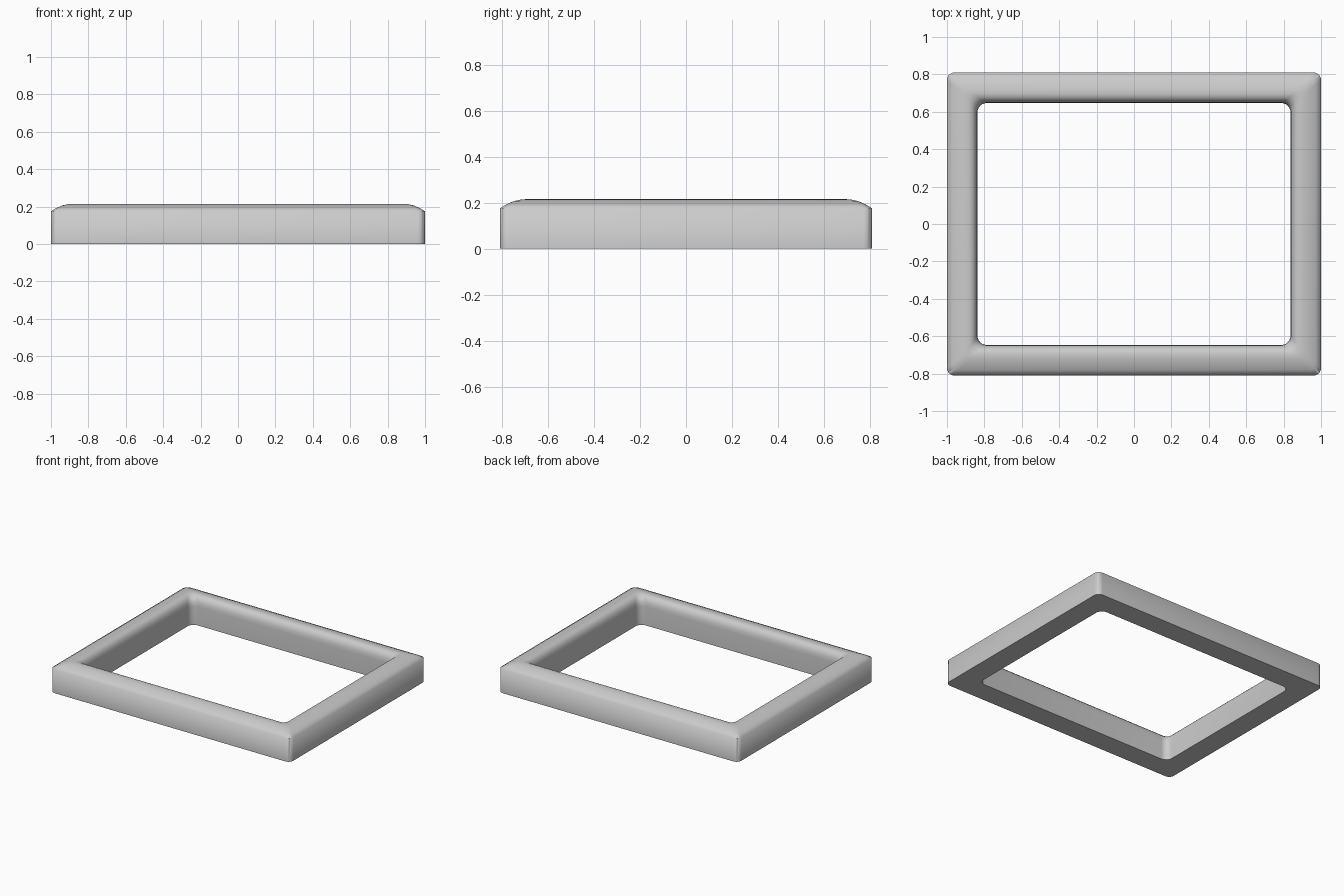
import bpy, bmesh, math

if "Cube" in bpy.data.objects:
    bpy.data.objects.remove(bpy.data.objects["Cube"])

HALF_X, HALF_Y = 1.0, 0.81
SEG = 6

# Cross-section: (inset from outer edge, height, corner radius)
profile = [
    (0.0, 0.0, 0.04), (0.0, 0.175, 0.04), (0.03, 0.193, 0.035),
    (0.06, 0.206, 0.03), (0.09, 0.213, 0.03), (0.115, 0.215, 0.03),
    (0.135, 0.209, 0.04), (0.15, 0.195, 0.045), (0.16, 0.17, 0.05),
    (0.163, 0.14, 0.05), (0.163, 0.0, 0.05),
]


def rounded_ring(bm, inset, z, r):
    """Rounded rectangle loop of vertices."""
    verts = []
    hx, hy = HALF_X - inset - r, HALF_Y - inset - r
    for i, (sx, sy) in enumerate([(1, 1), (-1, 1), (-1, -1), (1, -1)]):
        for k in range(SEG + 1):
            a = math.pi / 2 * (i + k / SEG)
            verts.append(bm.verts.new((sx * hx + r * math.cos(a),
                                       sy * hy + r * math.sin(a), z)))
    return verts


# Frame: bridge the rings into a closed tube
bm = bmesh.new()
rings = [rounded_ring(bm, *p) for p in profile]
n = len(rings[0])
for i, a in enumerate(rings):
    b = rings[(i + 1) % len(rings)]
    for j in range(n):
        k = (j + 1) % n
        bm.faces.new((a[j], a[k], b[k], b[j]))
bmesh.ops.recalc_face_normals(bm, faces=bm.faces)
mesh = bpy.data.meshes.new("rectangular_frame")
bm.to_mesh(mesh)
bm.free()
frame = bpy.data.objects.new("rectangular_frame", mesh)
bpy.context.collection.objects.link(frame)

# Smooth sides with a crisp flat underside
bpy.context.view_layer.objects.active = frame
frame.select_set(True)
bpy.ops.object.shade_smooth_by_angle(angle=math.radians(65))
